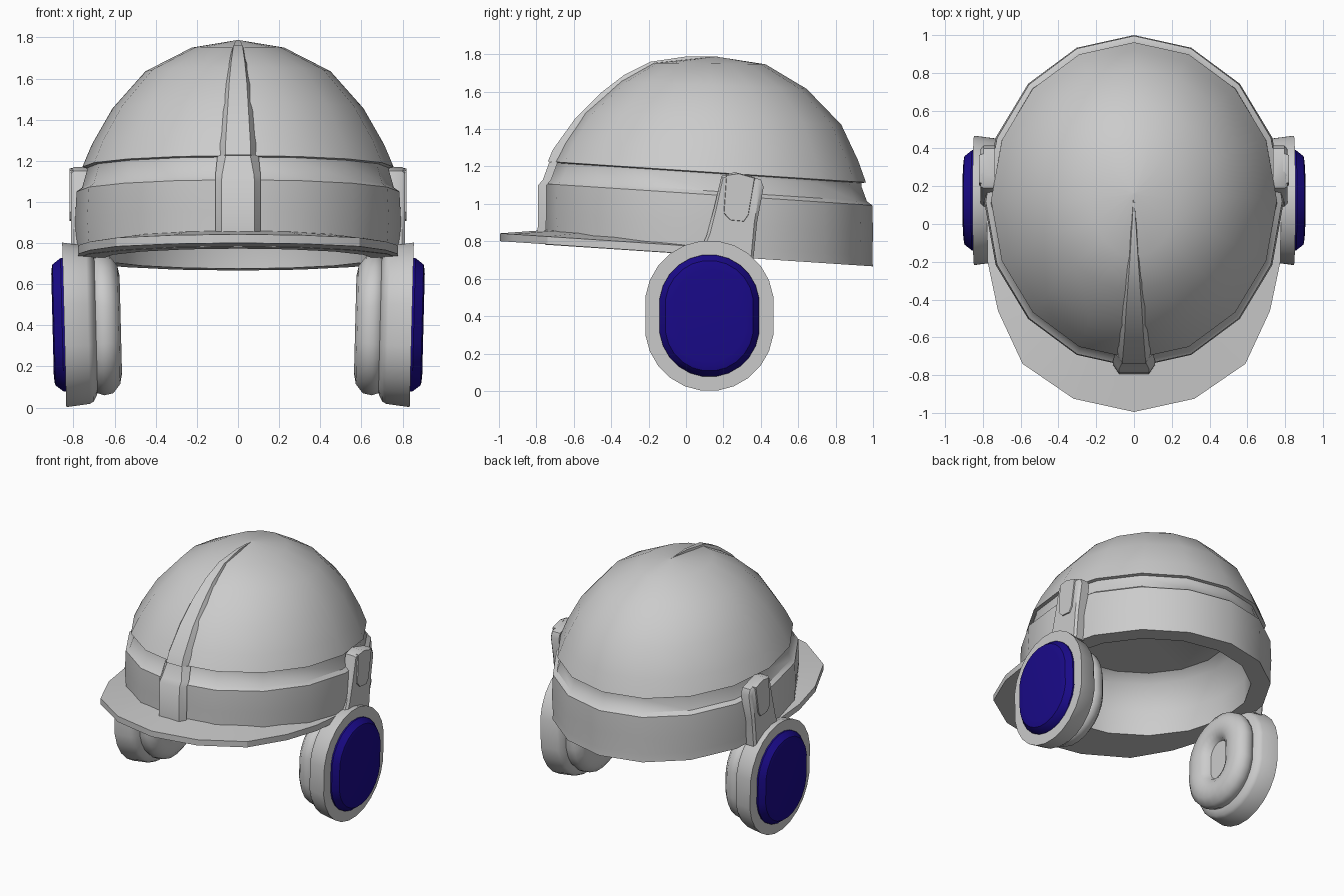
import bpy, bmesh
from math import sin, cos, pi, radians, copysign

if "Cube" in bpy.data.objects:
    bpy.data.objects.remove(bpy.data.objects["Cube"])


def finish(bm, name, color=None, angle=35):
    bmesh.ops.remove_doubles(bm, verts=bm.verts, dist=0.0005)
    bmesh.ops.recalc_face_normals(bm, faces=bm.faces)
    me = bpy.data.meshes.new(name)
    bm.to_mesh(me)
    bm.free()
    ob = bpy.data.objects.new(name, me)
    bpy.context.collection.objects.link(ob)
    if color:
        mat = bpy.data.materials.new(name + "_colour")
        mat.diffuse_color = color
        mat.use_nodes = True
        mat.node_tree.nodes["Principled BSDF"].inputs["Base Color"].default_value = mat.diffuse_color
        me.materials.append(mat)
    bpy.ops.object.select_all(action='DESELECT')
    ob.select_set(True)
    bpy.context.view_layer.objects.active = ob
    bpy.ops.object.shade_smooth_by_angle(angle=radians(angle))
    return ob


def loft(name, rings, caps=(False, False), color=None, angle=35):
    """Bridge equal-length closed rings of points, optionally capping the ends."""
    bm = bmesh.new()
    rows = [[bm.verts.new(p) for p in r] for r in rings]
    n = len(rows[0])
    for a, b in zip(rows, rows[1:]):
        for i in range(n):
            j = (i + 1) % n
            bm.faces.new((a[i], a[j], b[j], b[i]))
    if caps[0]:
        bm.faces.new(rows[0])
    if caps[1]:
        bm.faces.new(rows[-1])
    return finish(bm, name, color, angle)


def oval(rx, ry, cy, z, tilt=-0.066, n=16):
    pts = []
    for i in range(n):
        a = 2 * pi * i / n
        y = ry * sin(a)
        pts.append((rx * cos(a), cy + y, z + tilt * y))
    return pts


# Helmet shell: dome, rim lip, groove, band, bottom rim, inner wall and ceiling
dome = [(0.004, 0.004, 0.16, 1.787, 0), (0.225, 0.30, 0.125, 1.75, -0.012),
        (0.45, 0.50, 0.145, 1.635, -0.04), (0.61, 0.69, 0.14, 1.455, -0.045),
        (0.71, 0.79, 0.13, 1.28, -0.06), (0.757, 0.838, 0.124, 1.17), (0.735, 0.815, 0.124, 1.165)]
band = [(0.735, 0.815, 0.122, 1.15), (0.758, 0.85, 0.117, 1.07),
        (0.785, 0.876, 0.12, 1.05), (0.793, 0.88, 0.12, 0.90),
        (0.785, 0.874, 0.122, 0.78), (0.785, 0.877, 0.122, 0.724)]
inside = [(0.66, 0.74, 0.122, 0.724), (0.66, 0.74, 0.122, 0.90), (0.60, 0.67, 0.122, 1.08),
          (0.54, 0.60, 0.122, 1.13)]
loft("helmet_shell", [oval(*r) for r in dome + band + inside], (True, True))

# Peak: sections swept around the front half
outline = [(0.78, 0.1), (0.775, -0.2), (0.72, -0.46), (0.59, -0.74), (0.32, -0.925), (0, -0.995)]
sections = []
for k, (x, y) in enumerate(outline):
    a = radians(18 * k)
    ix, iy = 0.75 * cos(a), 0.12 - 0.84 * sin(a)
    base = lambda v: 0.726 - 0.067 * (v - 0.12)
    sections.append([(x, y, base(y)), (x, y, base(y) + 0.042),
                     (ix, iy, base(iy) + 0.045 + 0.035 * sin(a)), (ix * 0.96, iy, base(iy))])
mirrored = [[(-x, y, z) for x, y, z in s] for s in sections[-2::-1]]
loft("helmet_peak", sections + mirrored, (True, True), angle=30)


# Raised ridge on dome and band: (y, z, base half width, top half width)
def ridge(name, stations, depth, flat=False):
    rings = []
    for y, z, wb, wt in stations:
        dy, dz = 0.17 - y, (0 if flat else 1.1 - z)
        d = (dy * dy + dz * dz) ** 0.5
        by, bz = y + dy / d * depth, z + dz / d * depth
        rings.append([(-wb, by, bz), (-wt, y, z), (wt, y, z), (wb, by, bz)])
    loft(name, rings, (True, True), angle=40)


ridge("dome_ridge", [(-0.738, 1.228, 0.095, 0.062), (-0.712, 1.29, 0.095, 0.06),
                     (-0.59, 1.46, 0.09, 0.05), (-0.46, 1.59, 0.075, 0.042),
                     (-0.33, 1.69, 0.06, 0.032), (-0.19, 1.76, 0.04, 0.022),
                     (0, 1.788, 0.02, 0.01), (0.17, 1.787, 0.003, 0.001)], 0.06)
ridge("band_ridge", [(-0.73, 1.225, 0.10, 0.06), (-0.765, 1.13, 0.11, 0.078),
                     (-0.79, 1.10, 0.11, 0.08), (-0.793, 0.84, 0.11, 0.08)], 0.045, True)


# Ear muffs: stadium-shaped rings lofted along x, leaning slightly outward at the top
def muff_ring(side, x, a, b, n=24):
    pts = []
    for i in range(n):
        t = 2 * pi * (i + 0.5) / n
        z = a * sin(t) + copysign(b - a, sin(t))
        pts.append((side * (x + 0.025 * z), 0.125 + a * cos(t), 0.402 + z))
    return pts


shell = [(0.68, 0.24, 0.30), (0.695, 0.285, 0.345), (0.71, 0.315, 0.375),
         (0.73, 0.33, 0.387), (0.845, 0.345, 0.403), (0.845, 0.25, 0.31)]
pad = [(0.71, 0.25, 0.31), (0.69, 0.275, 0.335), (0.66, 0.29, 0.345), (0.615, 0.285, 0.335),
       (0.58, 0.25, 0.29), (0.57, 0.20, 0.24), (0.575, 0.14, 0.20), (0.60, 0.10, 0.155), (0.63, 0.085, 0.14)]
cover = [(0.835, 0.268, 0.328), (0.855, 0.268, 0.327), (0.895, 0.236, 0.296),
         (0.898, 0.225, 0.285), (0.902, 0.19, 0.25)]


# Hinge arm plates: outlines in (y, z), extruded along x
def plate(name, side, points, x0, x1, shrink):
    cy = sum(p[0] for p in points) / len(points)
    cz = sum(p[1] for p in points) / len(points)
    rings = []
    for x, s in ((x0, 1), (x1 - 0.015, 1), (x1, shrink)):
        rings.append([(side * x, cy + (y - cy) * s, cz + (z - cz) * (s + 1) / 2) for y, z in points])
    loft(name, rings, (True, True), angle=40)


arm = [(0.06, 0.72), (0.11, 0.83), (0.15, 0.98), (0.19, 1.15), (0.26, 1.17),
       (0.40, 1.13), (0.415, 1.09), (0.38, 0.90), (0.36, 0.70)]
tab = [(0.215, 1.155), (0.20, 0.95), (0.235, 0.912), (0.31, 0.905), (0.335, 0.94), (0.37, 1.14), (0.28, 1.165)]

for side, word in ((1, "right"), (-1, "left")):
    loft("muff_shell_" + word, [muff_ring(side, *r) for r in shell], (True, True))
    loft("muff_cushion_" + word, [muff_ring(side, *r) for r in pad], (True, True), angle=50)
    loft("muff_cover_" + word, [muff_ring(side, *r) for r in cover], (True, True),
         color=(0.010, 0.003, 0.25, 1))
    plate("hinge_arm_" + word, side, arm, 0.735, 0.812, 0.88)
    plate("hinge_tab_" + word, side, tab, 0.79, 0.82, 0.95)
